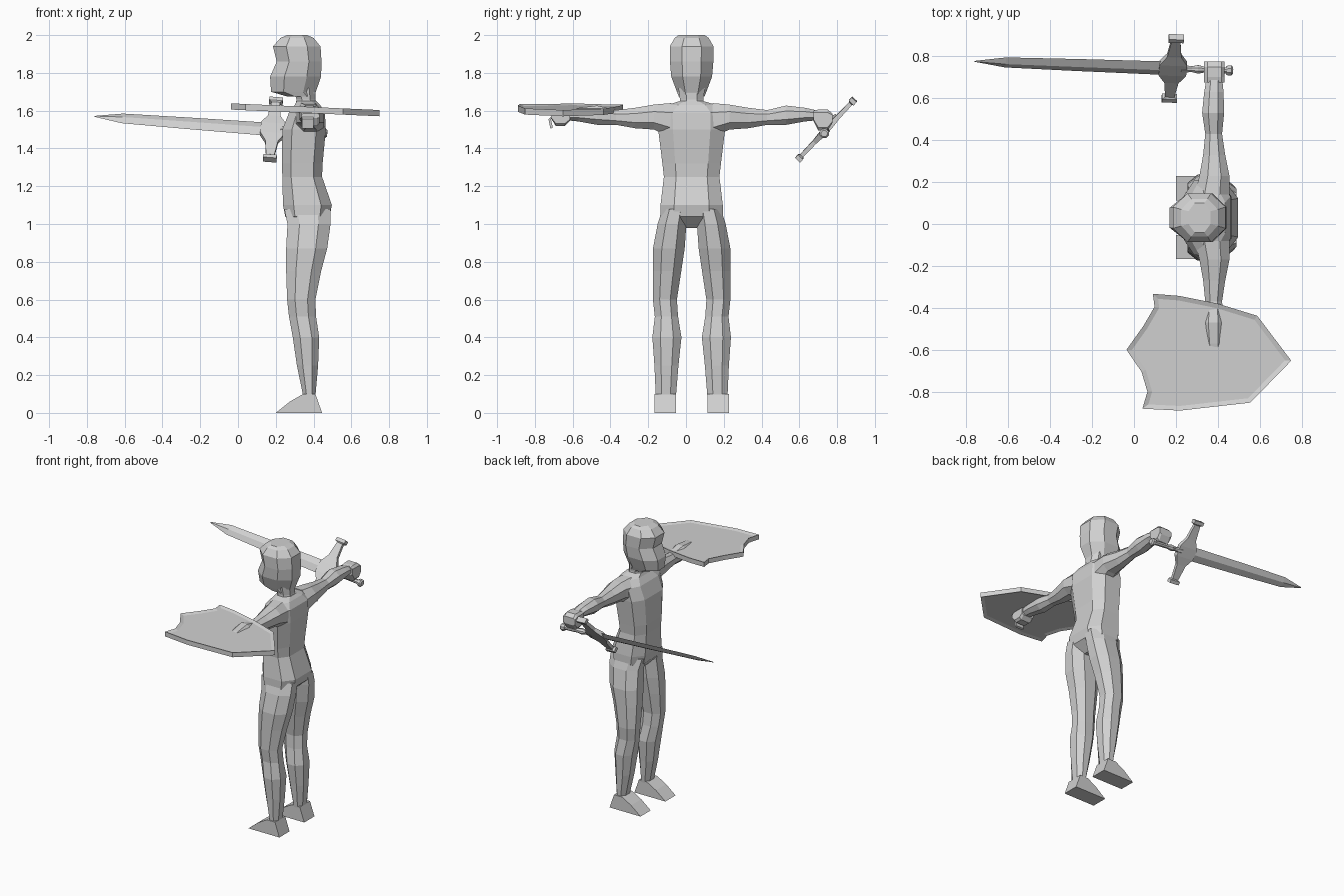
import bpy, bmesh
from mathutils import Vector

CY = 0.03  # centre plane of the figure, which looks towards -x
grey = bpy.data.materials.new("plain grey")
grey.diffuse_color = (0.64, 0.64, 0.64, 1)


def finish(name, bm):
    bmesh.ops.recalc_face_normals(bm, faces=bm.faces)
    me = bpy.data.meshes.new(name)
    bm.to_mesh(me)
    bm.free()
    me.materials.append(grey)
    ob = bpy.data.objects.new(name, me)
    bpy.context.collection.objects.link(ob)
    return ob


def loft(name, rings):
    """Skin a closed tube through equal-length rings of points."""
    bm = bmesh.new()
    rows = [[bm.verts.new(p) for p in r] for r in rings]
    n = len(rows[0])
    for a, b in zip(rows, rows[1:]):
        for i in range(n):
            j = (i + 1) % n
            bm.faces.new((a[i], a[j], b[j], b[i]))
    bm.faces.new(rows[0])
    bm.faces.new(rows[-1])
    return finish(name, bm)


def octagon(u0, u1, v0, v1, c=0.28):
    """Rectangle with cut corners, as 2D points."""
    du, dv = (u1 - u0) * c, (v1 - v0) * c
    return [(u0 + du, v0), (u1 - du, v0), (u1, v0 + dv), (u1, v1 - dv),
            (u1 - du, v1), (u0 + du, v1), (u0, v1 - dv), (u0, v0 + dv)]


def upright(rows, c=0.28):
    """Rows of (z, x0, x1, half width) around the centre plane."""
    return [[(x, y, z) for x, y in octagon(x0, x1, CY - h, CY + h, c)]
            for z, x0, x1, h in rows]


# torso, neck and head
loft("torso", upright([
    (0.98, 0.30, 0.42, 0.06), (1.04, 0.25, 0.485, 0.165), (1.10, 0.238, 0.497, 0.165),
    (1.25, 0.235, 0.445, 0.147), (1.32, 0.232, 0.448, 0.155), (1.50, 0.235, 0.465, 0.177),
    (1.59, 0.27, 0.46, 0.18), (1.63, 0.30, 0.435, 0.13), (1.65, 0.31, 0.415, 0.065)], 0.22))
loft("neck", upright([(1.60, 0.30, 0.425, 0.066), (1.66, 0.31, 0.41, 0.062),
                      (1.72, 0.29, 0.41, 0.07)]))
loft("head", upright([
    (1.675, 0.26, 0.405, 0.068), (1.70, 0.175, 0.412, 0.078), (1.78, 0.17, 0.44, 0.108),
    (1.86, 0.205, 0.442, 0.115), (1.94, 0.185, 0.437, 0.116), (1.985, 0.225, 0.40, 0.09),
    (2.0, 0.26, 0.365, 0.07)]))

# rows: z, x0, x1, inner, outer distance from the centre plane
leg_rows = [(1.08, 0.245, 0.49, 0.02, 0.155), (1.0, 0.262, 0.49, 0.028, 0.18),
            (0.87, 0.255, 0.472, 0.037, 0.205), (0.75, 0.255, 0.44, 0.055, 0.205),
            (0.60, 0.26, 0.41, 0.078, 0.205), (0.51, 0.27, 0.413, 0.072, 0.195),
            (0.40, 0.29, 0.43, 0.054, 0.208), (0.25, 0.312, 0.424, 0.07, 0.197),
            (0.09, 0.345, 0.41, 0.083, 0.19)]
# rows: distance from centre plane, x0, x1, z0, z1
arm_rows = [(0.11, 0.29, 0.455, 1.46, 1.64), (0.20, 0.312, 0.455, 1.50, 1.632),
            (0.30, 0.33, 0.435, 1.507, 1.615), (0.40, 0.34, 0.42, 1.525, 1.603),
            (0.50, 0.325, 0.43, 1.525, 1.627), (0.60, 0.335, 0.427, 1.543, 1.615),
            (0.67, 0.347, 0.42, 1.55, 1.60)]
foot_profile = [(0.20, 0), (0.445, 0), (0.41, 0.10), (0.345, 0.10), (0.275, 0.06)]

for s, label in ((1, "right"), (-1, "left")):
    loft(label + "_leg", [[(x, CY + s * d, z) for x, d in octagon(x0, x1, a, b)]
                          for z, x0, x1, a, b in leg_rows])
    loft(label + "_foot", [[(x, CY + s * d, z) for x, z in foot_profile]
                           for d in (0.083, 0.198)])
    loft(label + "_arm", [[(x, CY + s * d, z) for x, z in octagon(x0, x1, z0, z1)]
                          for d, x0, x1, z0, z1 in arm_rows])
    low = 1.495 if s > 0 else 1.52
    loft(label + "_fist", [[(x, CY + s * d, z) for x, z in octagon(0.335, 0.432, z0, z1, 0.15)]
                           for d, z0, z1 in ((0.645, 1.545, 1.60), (0.67, low, 1.606),
                                             (0.72, low, 1.606), (0.745, low + 0.04, 1.585))])

# sword frame: u to the tip, w along the guard, t through the thickness
hub = Vector((0.185, 0.742, 1.50))
u = Vector((-0.945, 0.034, 0.07)).normalized()
w = Vector((0.035, 0.30, 0.32))
w = (w - u * w.dot(u)).normalized()
t = u.cross(w)


def diamond(a, hw, ht):
    c = hub + u * a
    return [c + w * hw, c + t * ht, c - w * hw, c - t * ht]


def bar(b, hu, ht):
    c = hub + w * b
    return [c + u * hu + t * ht, c + u * hu - t * ht, c - u * hu - t * ht, c - u * hu + t * ht]


def handle(a, r):
    c = hub + u * a
    return [c + w * p + t * q for p, q in octagon(-r, r, -r, r)]


loft("sword_blade", [diamond(0.04, 0.047, 0.014), diamond(0.45, 0.042, 0.013),
                     diamond(0.80, 0.035, 0.011), diamond(0.949, 0.003, 0.002)])
half = [(0.22, 0.036, 0.018), (0.197, 0.036, 0.018), (0.19, 0.022, 0.011),
        (0.09, 0.034, 0.012), (0.035, 0.066, 0.016)]
loft("sword_guard", [bar(-b, h, k) for b, h, k in half] +
     [bar(b, h, k) for b, h, k in reversed(half)])
loft("sword_grip", [handle(a, r) for a, r in ((-0.04, 0.02), (-0.09, 0.013), (-0.12, 0.02),
                                              (-0.15, 0.014), (-0.26, 0.014))])
loft("sword_pommel", [handle(a, r) for a, r in ((-0.255, 0.018), (-0.265, 0.024),
                                                (-0.28, 0.024), (-0.288, 0.016))])

# shield: slightly tilted plate with a raised rim on both sides
outline = [(0.09, -0.333), (0.217, -0.343), (0.40, -0.38), (0.588, -0.438), (0.75, -0.652),
           (0.555, -0.852), (0.22, -0.89), (0.04, -0.881), (0.064, -0.80), (0.036, -0.705),
           (-0.036, -0.60), (0.045, -0.486), (0.098, -0.395)]
bm = bmesh.new()
top = [bm.verts.new((x, y, 1.637 - 0.045 * x)) for x, y in outline]
bot = [bm.verts.new((x, y, 1.604 - 0.045 * x)) for x, y in outline]
caps = [bm.faces.new(top), bm.faces.new(bot)]
for i in range(len(top)):
    j = (i + 1) % len(top)
    bm.faces.new((top[i], top[j], bot[j], bot[i]))
bmesh.ops.recalc_face_normals(bm, faces=bm.faces)
for cap in caps:
    bmesh.ops.inset_region(bm, faces=[cap], thickness=0.022, depth=-0.008,
                           use_even_offset=True)
finish("shield", bm)

# hand strap under the shield
strap = [(-0.655, 1.61), (-0.665, 1.61), (-0.728, 1.555), (-0.718, 1.505), (-0.705, 1.51),
         (-0.715, 1.555)]
loft("shield_strap", [[(x, y, z) for y, z in strap] for x in (0.34, 0.40)])
